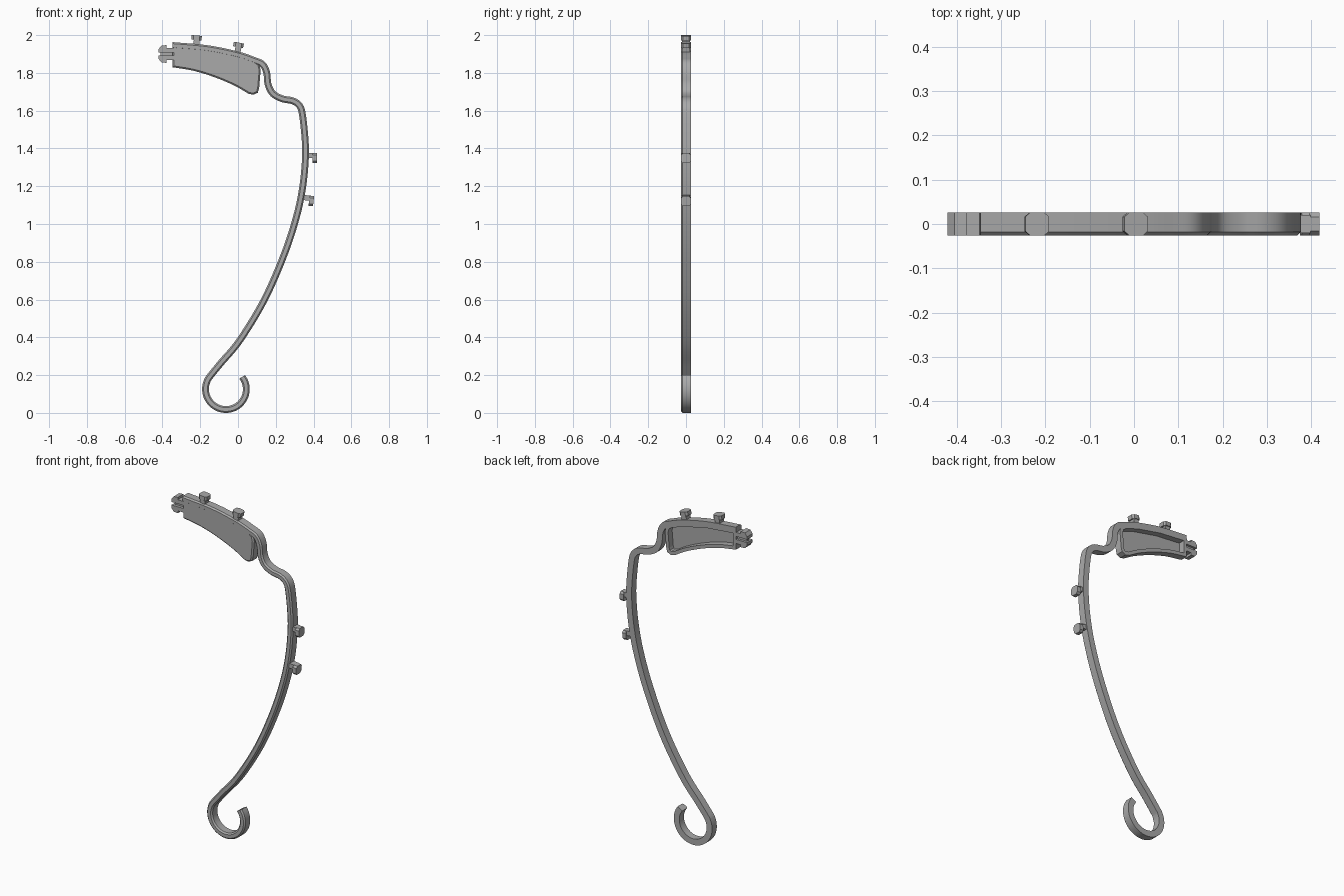
import bpy, bmesh
from math import sin, cos, radians
from mathutils import Vector

if "Cube" in bpy.data.objects:
    bpy.data.objects.remove(bpy.data.objects["Cube"], do_unlink=True)

HALF = 0.026      # half thickness of the whole part
WIDTH = 0.018     # half width of the rod
CHAMFER = 0.008   # bevel along the front edges

grey = bpy.data.materials.new("plain_grey")
grey.use_nodes = True
grey.diffuse_color = (0.4, 0.4, 0.4, 1)
grey.node_tree.nodes["Principled BSDF"].inputs["Base Color"].default_value = (0.4, 0.4, 0.4, 1)


def loft(name, rings, smooth=False):
    """Skin a list of equal-length rings and cap both ends."""
    bm = bmesh.new()
    loops = [[bm.verts.new(p) for p in ring] for ring in rings]
    n = len(loops[0])
    for a, b in zip(loops, loops[1:]):
        for i in range(n):
            j = (i + 1) % n
            bm.faces.new((a[i], a[j], b[j], b[i]))
    bm.faces.new(loops[0][::-1])
    bm.faces.new(loops[-1])
    bmesh.ops.recalc_face_normals(bm, faces=bm.faces)
    mesh = bpy.data.meshes.new(name)
    bm.to_mesh(mesh)
    bm.free()
    mesh.materials.append(grey)
    obj = bpy.data.objects.new(name, mesh)
    bpy.context.collection.objects.link(obj)
    if smooth:
        bpy.ops.object.select_all(action="DESELECT")
        obj.select_set(True)
        bpy.context.view_layer.objects.active = obj
        bpy.ops.object.shade_smooth_by_angle(angle=radians(25))
    return obj


def flat(points, y):
    return [(p[0], y, p[1]) for p in points]


def prism(name, points, y0=-HALF, y1=HALF):
    return loft(name, [flat(points, y0), flat(points, y1)])


def spline(points, steps):
    """Smooth curve through the given points."""
    p = [Vector(q) for q in points]
    p = [p[0] * 2 - p[1]] + p + [p[-1] * 2 - p[-2]]
    out = []
    for a, b, c, d in zip(p, p[1:], p[2:], p[3:]):
        for k in range(steps):
            t = k / steps
            out.append(0.5 * (2 * b + (c - a) * t + (2 * a - 5 * b + 4 * c - d) * t * t
                              + (3 * b - a - 3 * c + d) * t ** 3))
    return out + [p[-2]]


def inset(points, dist):
    """Mitred inward offset of a counter-clockwise outline."""
    p = [Vector(q) for q in points]
    out = []
    for i, q in enumerate(p):
        d0 = (q - p[i - 1]).normalized()
        d1 = (p[(i + 1) % len(p)] - q).normalized()
        n0, n1 = Vector((-d0.y, d0.x)), Vector((-d1.y, d1.x))
        out.append(q + (n0 + n1) * dist / (1 + n0.dot(n1)))
    return out


# Long rod: top rail, S-bend, bowed arm and end hook
rail = [(-0.347, 1.945), (-0.16, 1.928), (0, 1.895), (0.085, 1.866)]
bow = [(0.13, 1.845), (0.152, 1.80), (0.159, 1.74), (0.185, 1.69), (0.235, 1.663),
       (0.29, 1.652), (0.325, 1.627), (0.341, 1.58), (0.355, 1.45), (0.357, 1.35),
       (0.343, 1.2), (0.31, 1.04), (0.245, 0.84), (0.14, 0.6), (0.01, 0.385), (-0.09, 0.265)]
hook = [(-0.064 + 0.108 * cos(radians(a)), 0.126 + 0.108 * sin(radians(a)))
        for a in range(142, 400, 15)]
path = spline(rail + bow + hook, 6)
section = [(-WIDTH, HALF), (-WIDTH, CHAMFER - HALF), (CHAMFER - WIDTH, -HALF),
           (WIDTH - CHAMFER, -HALF), (WIDTH, CHAMFER - HALF), (WIDTH, HALF)]
rings = []
for i, p in enumerate(path):
    t = (path[min(i + 1, len(path) - 1)] - path[max(i - 1, 0)]).normalized()
    rings.append([(p.x - t.y * s, y, p.y + t.x * s) for s, y in section])
loft("curved_rod", rings, smooth=True)

# Panel under the rail: chamfered front, hollow back
lower = spline([(-0.347, 1.83), (-0.235, 1.811), (-0.124, 1.777), (-0.02, 1.733), (0.055, 1.69)], 3)
outline = lower + [(0.08, 1.684), (0.105, 1.695), (0.112, 1.72), (0.12, 1.815), (0.113, 1.845)]
outline += rail[::-1]
cavity = inset(outline, 0.02)
loft("hollow_panel", [flat(inset(outline, CHAMFER), -HALF + 0.0004),
                      flat(outline, CHAMFER - HALF), flat(outline, HALF),
                      flat(cavity, HALF), flat(cavity, -0.012)])

# Split connector on the end of the panel
MID = 1.9
for name, side in (("upper_prong", 1), ("lower_prong", -1)):
    shape = [(-0.42, 0.009), (-0.42, 0.026), (-0.405, 0.045), (-0.378, 0.047),
             (-0.378, 0.033), (-0.34, 0.033), (-0.34, 0.009)]
    prism(name, [(x, MID + side * h) for x, h in shape])
prism("connector_web", [(-0.41, MID - 0.012), (-0.34, MID - 0.012),
                        (-0.34, MID + 0.012), (-0.41, MID + 0.012)], -0.008, 0.012)


# Pegs: octagonal head on a narrower stem
def peg(name, x, z, angle, length, stem):
    u = Vector((cos(radians(angle)), 0, sin(radians(angle))))
    v = Vector((-u.z, 0, u.x))
    tip = Vector((x, 0, z))

    def block(part, outline, near, far):
        loft(f"{name}_{part}", [[tip + u * d + v * a + Vector((0, b, 0)) for a, b in outline]
                                for d in (near, far)])
    r, c = 0.027, 0.016
    block("head", [(r, c), (c, HALF), (-c, HALF), (-r, c),
                   (-r, -c), (-c, -HALF), (c, -HALF), (r, -c)], -0.024, 0)
    lo, hi = stem
    block("stem", [(lo, -0.02), (hi, -0.02), (hi, 0.02), (lo, 0.02)], -length, -0.02)


peg("top_peg_outer", -0.218, 1.998, 85, 0.065, (-0.018, 0.014))
peg("top_peg_inner", 0.005, 1.96, 79, 0.065, (-0.018, 0.014))
peg("side_peg_upper", 0.418, 1.349, 0, 0.062, (0, 0.027))
peg("side_peg_lower", 0.4, 1.121, -6, 0.062, (0, 0.027))
